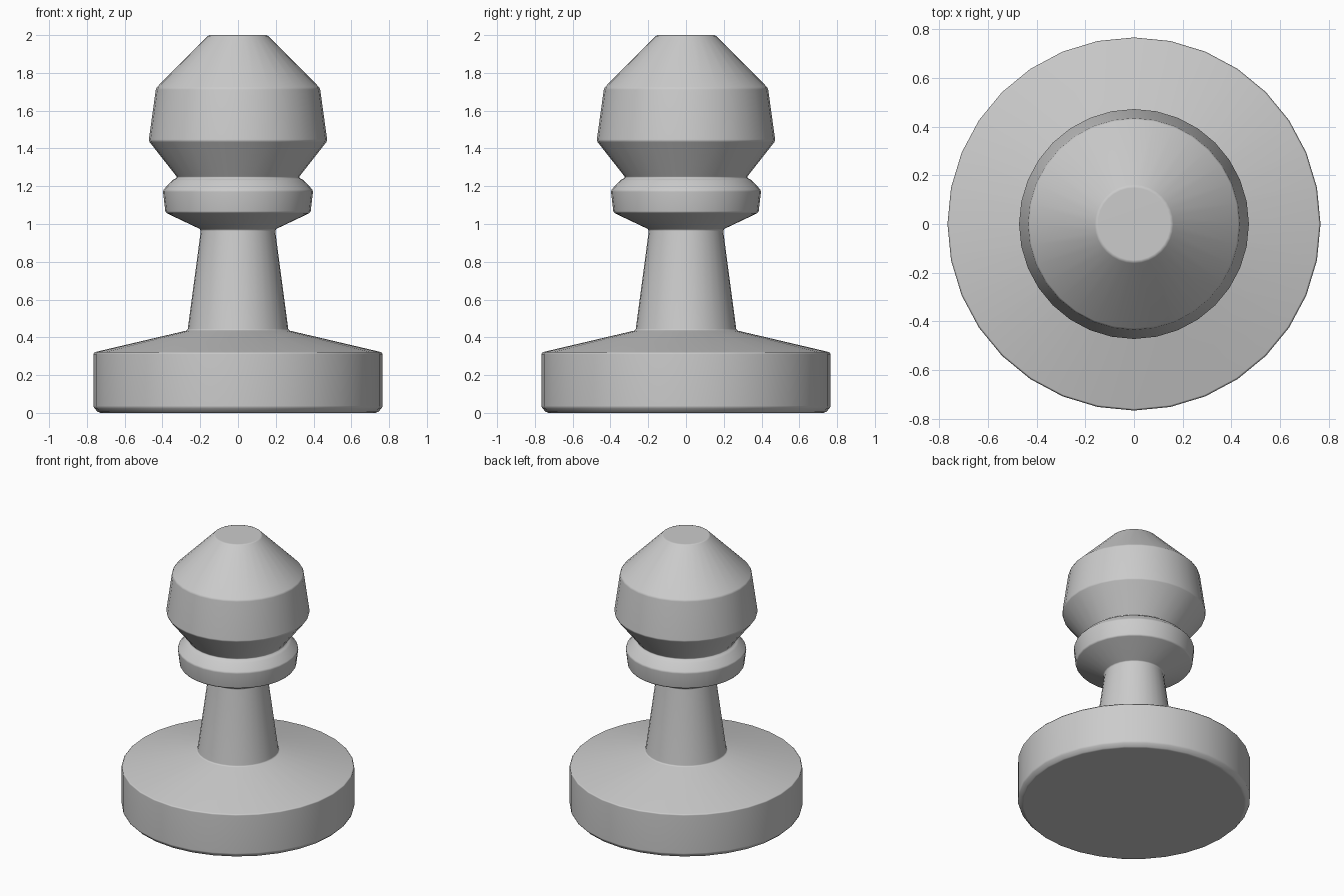
import bpy
import math

SIDES = 32

# Remove the default cube
cube = bpy.data.objects.get("Cube")
if cube:
    bpy.data.objects.remove(cube, do_unlink=True)

# Plain grey finish
grey = bpy.data.materials.new("plain_grey")
grey.use_nodes = True
colour = (0.6, 0.6, 0.6, 1)
grey.diffuse_color = colour
grey.node_tree.nodes["Principled BSDF"].inputs["Base Color"].default_value = colour


def lathe(name, profile):
    """Spin (radius, height) points around z into a closed solid."""
    verts = [(r * math.cos(a), r * math.sin(a), z)
             for r, z in profile
             for a in (math.tau * i / SIDES for i in range(SIDES))]
    faces = []
    for ring in range(len(profile) - 1):
        low, high = ring * SIDES, (ring + 1) * SIDES
        for i in range(SIDES):
            j = (i + 1) % SIDES
            faces.append((low + i, low + j, high + j, high + i))
    top = (len(profile) - 1) * SIDES
    faces.append(tuple(reversed(range(SIDES))))
    faces.append(tuple(range(top, top + SIDES)))
    mesh = bpy.data.meshes.new(name)
    mesh.from_pydata(verts, [], faces)
    mesh.materials.append(grey)
    mesh.shade_smooth()
    obj = bpy.data.objects.new(name, mesh)
    bpy.context.collection.objects.link(obj)
    return obj


# Outline of the turned piece, from the foot to the tip
foot = [(0.737, 0), (0.766, 0.03), (0.766, 0.32)]
stem = [(0.267, 0.437), (0.196, 0.971)]
collar = [(0.384, 1.06), (0.398, 1.178), (0.345, 1.235), (0.32, 1.245)]
head = [(0.473, 1.44), (0.434, 1.72), (0.156, 2)]
piece = lathe("turned_game_piece", foot + stem + collar + head)

# Slightly softened ridges with flat-looking bands between them
bevel = piece.modifiers.new("soft_ridges", "BEVEL")
bevel.width = 0.008
bevel.segments = 1
bevel.limit_method = "ANGLE"
bevel.angle_limit = math.radians(14)
normals = piece.modifiers.new("band_normals", "WEIGHTED_NORMAL")
normals.keep_sharp = True
